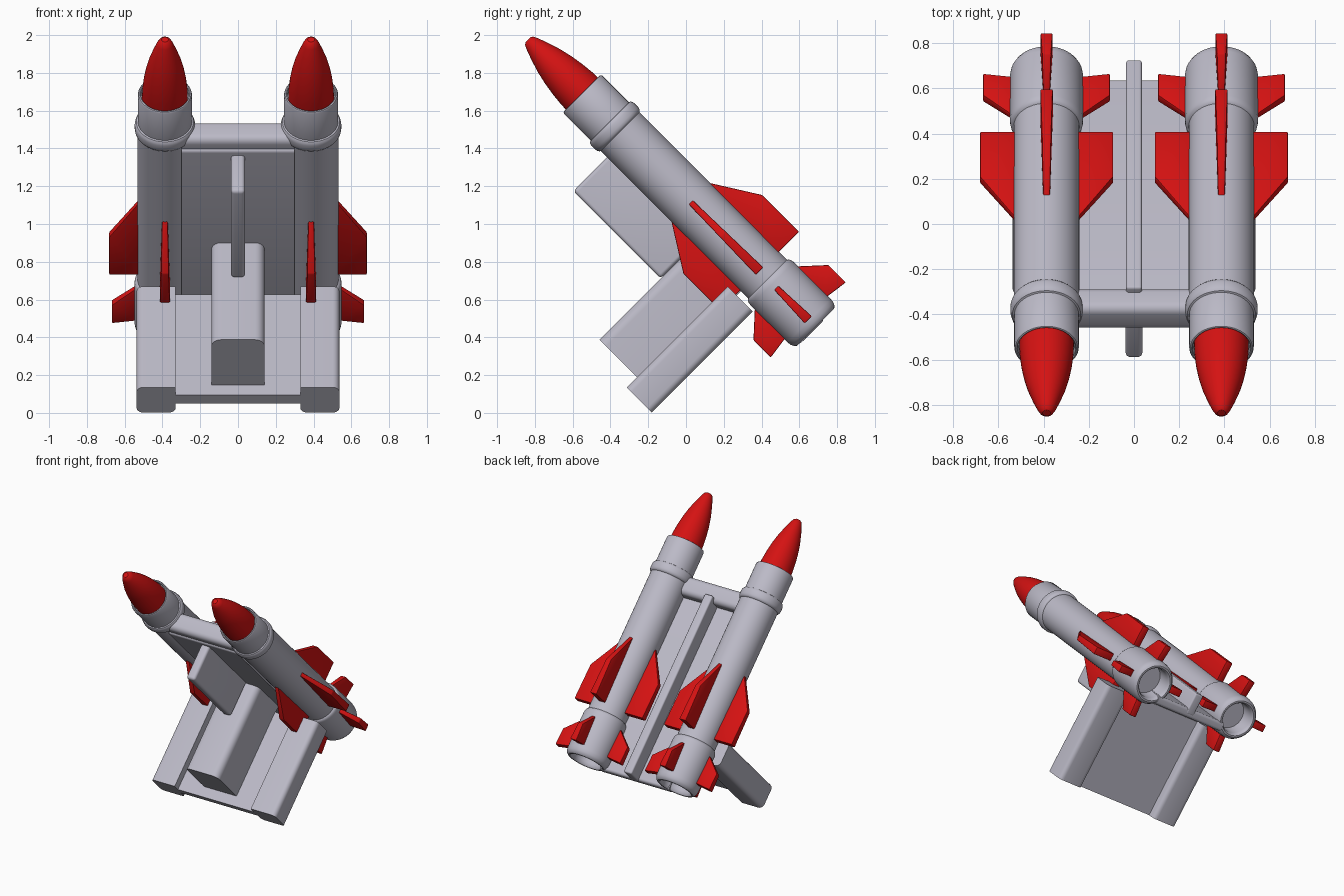
import bpy, bmesh, math
from mathutils import Matrix, Vector

if "Cube" in bpy.data.objects:
    bpy.data.objects.remove(bpy.data.objects["Cube"])

# Everything is built upright (x, v, u) with u along the rocket axis, then tilted 45 degrees about x
TILT = math.radians(45)
RX, RV = 0.387, 0.806   # rocket axis position


def material(name, col):
    m = bpy.data.materials.new(name)
    m.diffuse_color = (*col, 1)
    m.use_nodes = True
    m.node_tree.nodes["Principled BSDF"].inputs["Base Color"].default_value = m.diffuse_color
    return m


GREY = material("light grey", (0.50, 0.49, 0.57))
RED = material("bright red", (0.66, 0.006, 0.006))


def finish(name, bm, mat):
    bmesh.ops.recalc_face_normals(bm, faces=bm.faces)
    me = bpy.data.meshes.new(name)
    for f in bm.faces:
        f.smooth = True
    bm.to_mesh(me)
    bm.free()
    me.set_sharp_from_angle(angle=math.radians(32))
    me.materials.append(mat)
    ob = bpy.data.objects.new(name, me)
    ob.rotation_euler = (TILT, 0, 0)
    bpy.context.collection.objects.link(ob)
    return ob


def box(name, x, v, u, bevel=0, pick=None):
    """Box from ranges; bevels the edges accepted by pick(direction, midpoint)."""
    bm = bmesh.new()
    bmesh.ops.create_cube(bm, size=1)
    for p in bm.verts:
        p.co = Vector([(r[0] + r[1]) / 2 + c * (r[1] - r[0]) for c, r in zip(p.co, (x, v, u))])
    if bevel:
        edges = []
        for e in bm.edges:
            a, b = e.verts[0].co, e.verts[1].co
            if pick is None or pick((b - a).normalized(), (a + b) / 2):
                edges.append(e)
        bmesh.ops.bevel(bm, geom=edges, offset=bevel, segments=5, profile=0.5, affect='EDGES')
    return finish(name, bm, GREY)


def lathe(name, profile, x, mat, n=48):
    """Revolve (u, radius) points around the rocket axis."""
    bm = bmesh.new()
    vs = [bm.verts.new((r, 0, u)) for u, r in profile]
    es = [bm.edges.new(p) for p in zip(vs, vs[1:])]
    bmesh.ops.spin(bm, geom=vs + es, cent=(0, 0, 0), axis=(0, 0, 1), angle=math.tau, steps=n)
    bmesh.ops.remove_doubles(bm, verts=bm.verts, dist=1e-5)
    bmesh.ops.translate(bm, verts=bm.verts, vec=(x, RV, 0))
    return finish(name, bm, mat)


def fins(name, plan, x, t_rear, t_front):
    """Four wedge fins from a (radius, u) outline, thicker toward the tail."""
    bm = bmesh.new()
    lo, hi = min(p[1] for p in plan), max(p[1] for p in plan)
    for k in range(4):
        rot = Matrix.Translation((x, RV, 0)) @ Matrix.Rotation(k * math.pi / 2, 4, 'Z')
        sides = []
        for s in (-1, 1):
            ring = []
            for r, u in plan:
                t = t_rear + (t_front - t_rear) * (u - lo) / (hi - lo)
                ring.append(bm.verts.new(rot @ Vector((r, s * t / 2, u))))
            bm.faces.new(ring)
            sides.append(ring)
        n = len(plan)
        for i in range(n):
            j = (i + 1) % n
            bm.faces.new((sides[0][i], sides[0][j], sides[1][j], sides[1][i]))
    bmesh.ops.bevel(bm, geom=bm.edges[:], offset=0.006, segments=2, profile=0.5, affect='EDGES')
    return finish(name, bm, RED)


# Rocket outlines: body with collar, tail sleeve and hollow nozzle; ogive nose
BODY = [(1.555, 0), (1.555, .126), (1.583, .128), (1.586, .132), (1.584, .138), (1.575, .143),
        (1.377, .143), (1.374, .151), (1.365, .157), (1.352, .160), (1.325, .160), (1.312, .157),
        (1.303, .151), (1.300, .145), (.195, .145), (.190, .153), (.178, .159), (.160, .162),
        (-.115, .162), (-.138, .159), (-.156, .150), (-.165, .138), (-.165, .126), (-.155, .117),
        (-.135, .113), (-.04, .110), (-.04, 0)]
NOSE = [(1.55, 0), (1.55, .121), (1.62, .119), (1.69, .112), (1.76, .101), (1.83, .085),
        (1.90, .063), (1.955, .043), (1.98, .031), (1.989, .018), (1.989, 0)]
MAIN_FIN = [(.12, .255), (.295, .255), (.295, .53), (.135, .785)]
TAIL_FIN = [(.14, -.09), (.281, -.11), (.281, .02), (.15, .14)]

for side, x in (("left", -RX), ("right", RX)):
    lathe(side + "_rocket_body", BODY, x, GREY)
    lathe(side + "_nose_cone", NOSE, x, RED)
    fins(side + "_main_fins", MAIN_FIN, x, .056, .030)
    fins(side + "_tail_fins", TAIL_FIN, x, .054, .030)
    # base rail under each rocket, rounded along its length
    s = 1 if x > 0 else -1
    box(side + "_base_rail", sorted((s * .33, s * .537)), (-.126, .63), (.129, .317), .035,
        lambda d, m: abs(d.y) > .9 and abs(m.x) > .5 or abs(d.y) > .9 and m.z < .2)

# Connecting plate, front cross bar, spine and front keel
box("bridge_plate", (-.30, .30), (.675, .742), (-.168, 1.29), .02, lambda d, m: abs(d.x) > .9)
box("front_cross_bar", (-.30, .30), (.688, .832), (1.218, 1.36), .04, lambda d, m: abs(d.x) > .9)
box("spine", (-.035, .035), (.70, .862), (-.17, 1.26), .012)
box("front_keel", (-.037, .037), (.408, .72), (.598, 1.252), .02)

# Base plate between the rails and the central grip block
box("base_plate", (-.36, .36), (-.126, .625), (.195, .26))
box("grip_block", (-.141, .141), (-.05, .70), (.25, .598), .05,
    lambda d, m: abs(d.y) > .9 and m.z > .5)
